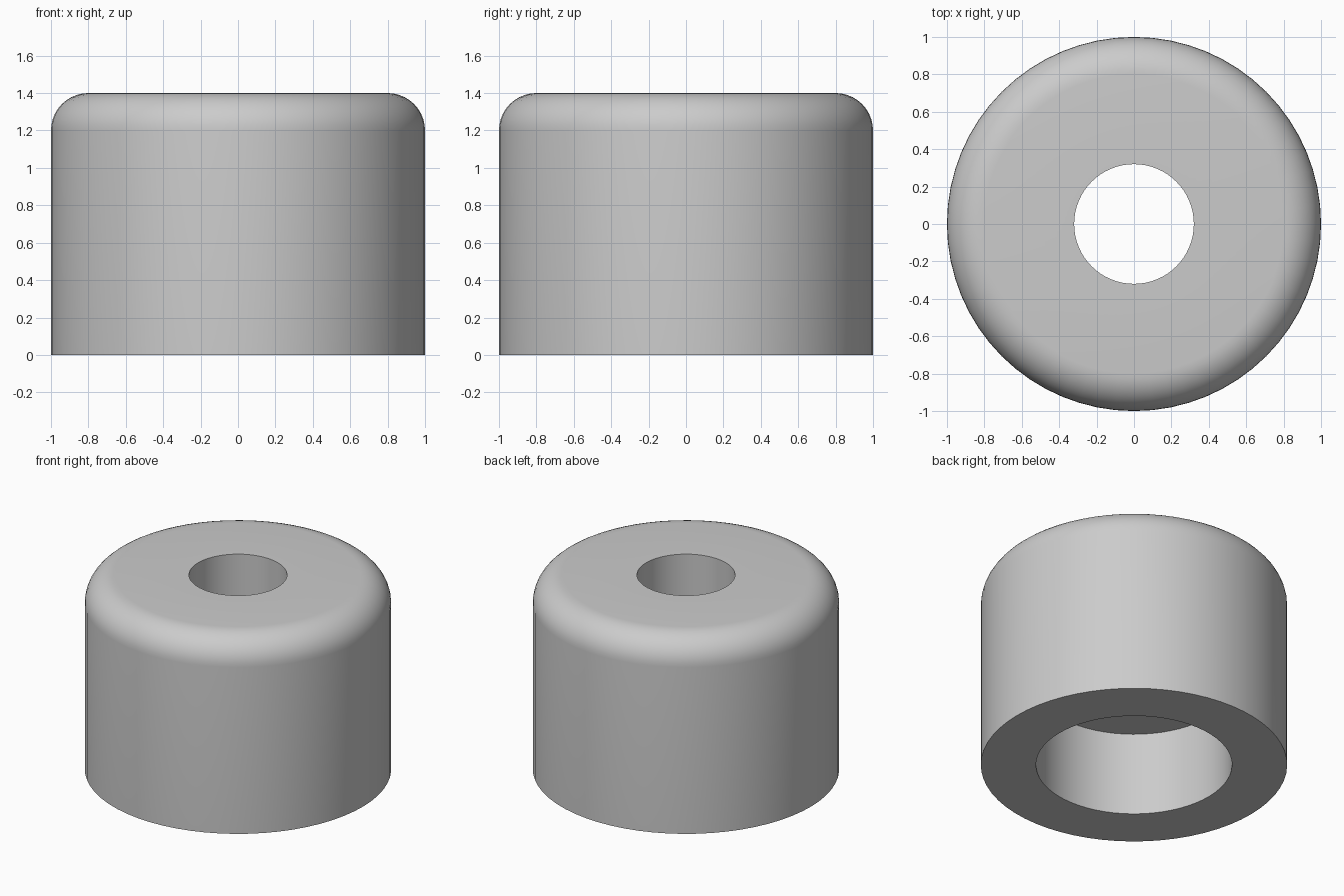
import bpy
import bmesh
from math import sin, cos, pi, radians
from mathutils import Vector

cube = bpy.data.objects.get("Cube")
if cube:
    bpy.data.objects.remove(cube)

SEGMENTS = 64
HEIGHT, RADIUS, FILLET = 1.4, 1.0, 0.2
HOLE_RADIUS = 0.32
BORE_RADIUS, BORE_DEPTH = 0.64, 0.6
FILLET_STEPS = 10

# Plain grey material
grey = bpy.data.materials.new("Plain grey")
grey.use_nodes = True
colour = (0.6, 0.6, 0.6, 1)
grey.diffuse_color = colour
grey.node_tree.nodes["Principled BSDF"].inputs["Base Color"].default_value = colour

# Half section: outer wall, rounded shoulder, through hole, wider bore below
profile = [(BORE_RADIUS, 0), (RADIUS, 0)]
for i in range(FILLET_STEPS + 1):
    a = pi / 2 * i / FILLET_STEPS
    profile.append((RADIUS - FILLET + FILLET * cos(a),
                    HEIGHT - FILLET + FILLET * sin(a)))
profile += [(HOLE_RADIUS, HEIGHT), (HOLE_RADIUS, BORE_DEPTH),
            (BORE_RADIUS, BORE_DEPTH)]

# Spin the closed section into the bushing
bm = bmesh.new()
verts = [bm.verts.new((r, 0, z)) for r, z in profile]
edges = [bm.edges.new((v, verts[(i + 1) % len(verts)])) for i, v in enumerate(verts)]
bmesh.ops.spin(bm, geom=verts + edges, cent=Vector(), axis=Vector((0, 0, 1)),
               angle=2 * pi, steps=SEGMENTS, use_merge=True)
bmesh.ops.remove_doubles(bm, verts=bm.verts, dist=0.0001)
bmesh.ops.recalc_face_normals(bm, faces=bm.faces)
mesh = bpy.data.meshes.new("bushing")
bm.to_mesh(mesh)
bm.free()
mesh.materials.append(grey)

bushing = bpy.data.objects.new("bushing", mesh)
bpy.context.collection.objects.link(bushing)
bpy.ops.object.select_all(action="DESELECT")
bushing.select_set(True)
bpy.context.view_layer.objects.active = bushing
bpy.ops.object.shade_smooth_by_angle(angle=radians(30))
